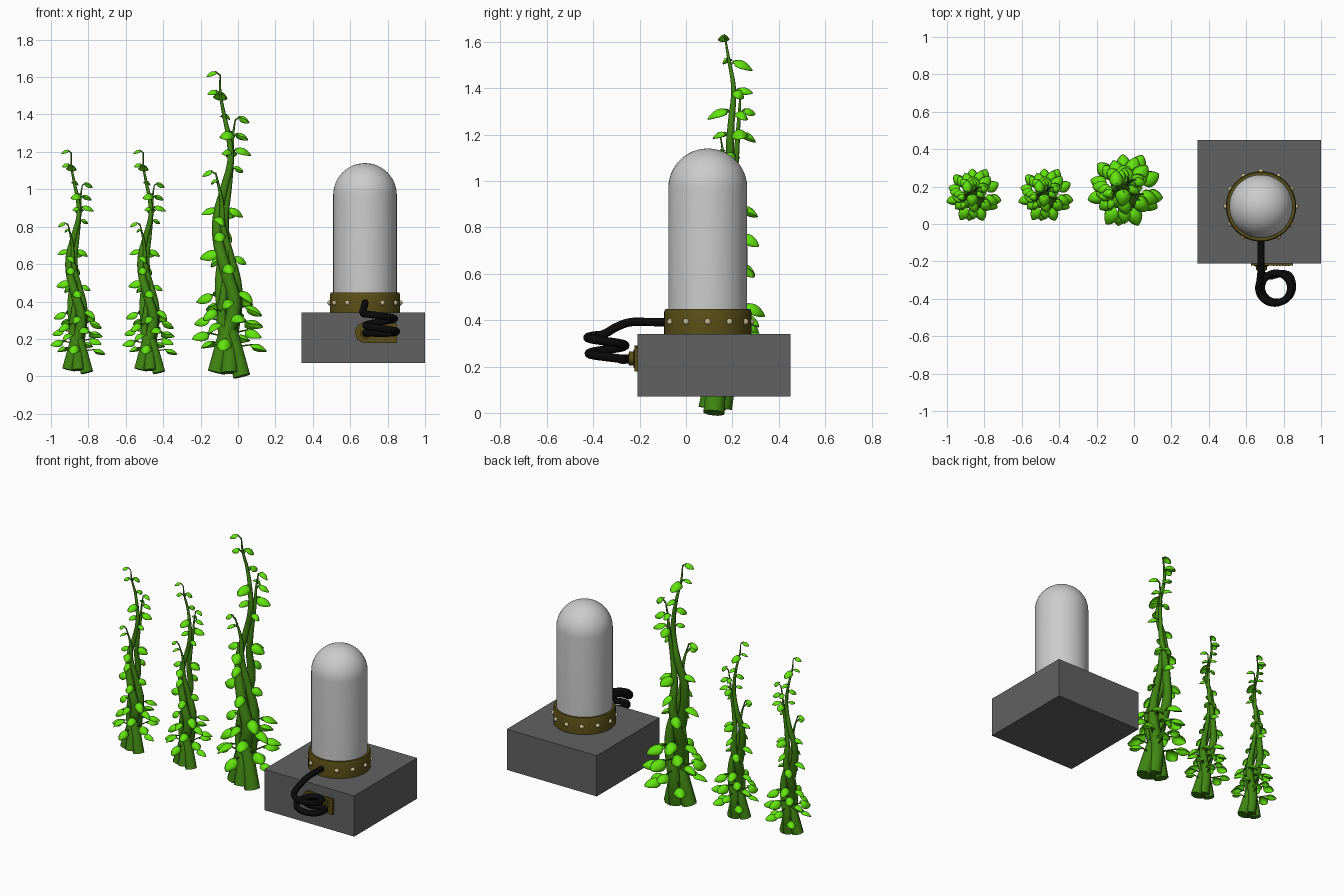
import bpy, math, random
from mathutils import Vector, Matrix

if "Cube" in bpy.data.objects:
    bpy.data.objects.remove(bpy.data.objects["Cube"])

random.seed(4)


def material(name, r, g, b):
    m = bpy.data.materials.new(name)
    m.diffuse_color = (r, g, b, 1)
    m.use_nodes = True
    m.node_tree.nodes["Principled BSDF"].inputs["Base Color"].default_value = m.diffuse_color
    return m


STEM = material("stem_green", 0.05, 0.24, 0.006)
LEAF = material("leaf_green", 0.12, 0.78, 0.004)
BRASS = material("dark_brass", 0.10, 0.075, 0.008)
RIVET = material("pale_brass", 0.6, 0.52, 0.3)
RUBBER = material("black_rubber", 0.003, 0.003, 0.003)
STONE = material("dark_grey", 0.12, 0.12, 0.12)


def add(name, verts, faces, mat=None, angle=40):
    me = bpy.data.meshes.new(name)
    me.from_pydata(verts, [], faces)
    me.shade_smooth()
    me.set_sharp_from_angle(angle=math.radians(angle))
    if mat:
        me.materials.append(mat)
    ob = bpy.data.objects.new(name, me)
    bpy.context.collection.objects.link(ob)
    return ob


def lathe(name, profile, loc, mat=None, n=48):
    """Closed-around-z surface from (radius, height) points."""
    verts = [(r * math.cos(2 * math.pi * i / n), r * math.sin(2 * math.pi * i / n), z)
             for r, z in profile for i in range(n)]
    faces = [(k * n + i, k * n + (i + 1) % n, (k + 1) * n + (i + 1) % n, (k + 1) * n + i)
             for k in range(len(profile) - 1) for i in range(n)]
    ob = add(name, verts, faces, mat)
    ob.location = loc
    return ob


def prism(name, outline, y0, y1, mat):
    """(x, z) outline extruded along y."""
    n = len(outline)
    verts = [(x, y, z) for y in (y0, y1) for x, z in outline]
    faces = [tuple(range(n)), tuple(range(2 * n - 1, n - 1, -1))]
    faces += [(i, i + n, (i + 1) % n + n, (i + 1) % n) for i in range(n)]
    return add(name, verts, faces, mat)


def rect(x0, x1, z0, z1):
    return [(x0, z0), (x1, z0), (x1, z1), (x0, z1)]


def tube(name, points, radii, mat, res=2):
    cu = bpy.data.curves.new(name, 'CURVE')
    cu.dimensions = '3D'
    cu.bevel_depth = 1
    cu.bevel_resolution = res
    cu.resolution_u = 6
    cu.use_fill_caps = True
    sp = cu.splines.new('BEZIER')
    sp.bezier_points.add(len(points) - 1)
    for bp, p, r in zip(sp.bezier_points, points, radii):
        bp.co, bp.radius = p, r
        bp.handle_left_type = bp.handle_right_type = 'AUTO'
    cu.materials.append(mat)
    ob = bpy.data.objects.new(name, cu)
    bpy.context.collection.objects.link(ob)
    return ob


# --- base block, glass dome, riveted collar
CX, CY = 0.679, 0.094
prism("base_block", rect(0.34, 1.0, 0.07, 0.34), -0.21, 0.45, STONE)
arc = [(0.17 * math.cos(a * math.pi / 24), 0.97 + 0.17 * math.sin(a * math.pi / 24)) for a in range(13)]
lathe("glass_dome", [(0.17, 0.341)] + arc, (CX, CY, 0))
lathe("dome_collar", [(0.165, 0.34), (0.188, 0.34), (0.188, 0.436), (0.183, 0.448), (0.165, 0.448)],
      (CX, CY, 0), BRASS)
bump = [(0.014 * math.cos(a * math.pi / 8), 0.014 * math.sin(a * math.pi / 8)) for a in range(5)]
for i in range(12):
    if i == 9:
        continue  # the cable leaves the collar here
    a = i * math.pi / 6
    d = Vector((math.cos(a), math.sin(a), 0))
    rv = lathe("collar_rivet", bump, Vector((CX, CY, 0.393)) + d * 0.187, RIVET, 12)
    rv.rotation_euler = d.to_track_quat('Z', 'Y').to_euler()

# --- socket plate with rounded end, grille and plug
px, pz = 0.682, 0.234
end = [(px + 0.056 * math.cos(math.radians(a)), pz + 0.056 * math.sin(math.radians(a))) for a in range(90, 271, 15)]
prism("socket_plate", end + [(0.85, 0.178), (0.85, 0.282), (0.72, 0.282)], -0.222, -0.208, BRASS)
for k in range(5):
    for j in range(6):
        x, z = 0.742 + j * 0.016, 0.192 + k * 0.016
        prism("grille_stud", rect(x, x + 0.01, z, z + 0.01), -0.225, -0.22, BRASS)
plug = lathe("socket_plug", [(0.04, 0), (0.04, 0.01), (0.03, 0.012), (0.03, 0.03), (0.018, 0.034)],
             (px, -0.215, pz), BRASS, 24)
plug.rotation_euler = (math.pi / 2, 0, 0)

# --- coiled cable from collar to socket
path = [(CX, -0.08, 0.39), (CX, -0.17, 0.392), (CX, -0.245, 0.39), (0.674, -0.3, 0.37)]
for k in range(20):
    a = math.radians(195 + k * 30)
    r = 0.092 - 0.02 * math.sin(math.pi * k / 19) ** 2
    path.append((0.757 + r * math.cos(a), -0.335 + r * math.sin(a), 0.338 - 0.0056 * k))
path += [(0.69, -0.27, 0.232), (px, -0.22, pz)]
tube("coiled_cable", path, [0.019] * len(path), RUBBER, 3)

# --- vine: twisted strands, thick at the foot and thin at the tip
main = [(-.115, .13, .02), (-.07, .14, .2), (-.02, .13, .38), (-.06, .13, .55), (-.105, .16, .72), (-.11, .18, .85),
        (-.075, .2, 1.0), (-.04, .19, 1.15), (-.045, .195, 1.25), (-.075, .205, 1.4), (-.095, .185, 1.52), (-.095, .17, 1.61)]
second = [(.02, .12, 0), (-.03, .14, .2), (-.085, .17, .4), (-.09, .22, .55), (-.07, .24, .68), (-.07, .22, .85),
          (-.05, .21, 1.0), (-.033, .22, 1.15), (-.025, .23, 1.3), (-.015, .235, 1.37)]
third = [(-.04, .15, .02), (-.04, .18, .2), (-.01, .18, .38), (-.01, .18, .5), (-.045, .17, .65), (-.08, .16, .8),
         (-.09, .16, .95), (-.12, .14, 1.09)]
fourth = [(-.045, .1, .02), (-.05, .12, .15), (-.085, .14, .3), (-.075, .13, .45), (-.06, .14, .6), (-.06, .16, .72)]
STRANDS = [main, second, third, fourth]


def at_height(pts, z):
    for a, b in zip(pts, pts[1:]):
        if z <= b[2]:
            return Vector(a).lerp(Vector(b), max(0, (z - a[2]) / (b[2] - a[2])))
    return Vector(pts[-1])


vine_parts = []
for name, pts in zip(("main", "second", "third", "fourth"), STRANDS):
    top = pts[-1][2]
    radii = [0.045 * max(0, 1 - p[2] / top) ** 0.95 + 0.004 for p in pts]
    vine_parts.append(tube("vine_" + name + "_strand", pts, radii, STEM, 2))

# --- leaves: strand, height, compass angle, size
UPPER = [(0, 1.61, 190, .05), (0, 1.5, 90, .075), (0, 1.51, 200, .045), (0, 1.38, 80, .055), (1, 1.37, 0, .055),
         (1, 1.28, 20, .06), (0, 1.29, 265, .08), (1, 1.29, 110, .05), (0, 1.19, 250, .055), (1, 1.2, 5, .075),
         (1, 1.19, 100, .06), (2, 1.08, 180, .05), (2, 1.03, 240, .045), (1, 1.1, 330, .055),
         (1, .88, 5, .075), (0, .88, 190, .065), (1, .87, 75, .075), (0, .83, 300, .07), (1, .75, 60, .07),
         (0, .75, 270, .065), (0, .65, 185, .085), (2, .62, 0, .06), (1, .62, 140, .07), (3, .58, 280, .07)]
# skirt of leaves standing away from the foot
LOWER = [(i % 4, .15 + .3 * i / 19, (i * 137.5 + random.uniform(-15, 15)) % 360, random.uniform(.075, .09))
         for i in range(20)]

NU, NV = 8, 6
verts, faces, stalks = [], [], []
for s, z, ang, size in UPPER + LOWER:
    root = at_height(STRANDS[s], z)
    gap = 0.028 + 0.025 * max(0, 1 - z / 0.8)
    turn = Matrix.Rotation(math.radians(ang), 4, 'Z')
    base = root + turn @ Vector((gap, 0, 0.02))
    if z < 0.5:  # lower leaves sit on a ring around the whole foot
        base = Vector((-0.05, 0.175, z + 0.02)) + turn @ Vector((0.13 - 0.12 * (z - 0.15), 0, 0))
    stalks.append((root, base))
    m = Matrix.Translation(base) @ turn @ Matrix.Rotation(random.uniform(-.5, .5), 4, 'X') \
        @ Matrix.Rotation(random.uniform(-.1, .4), 4, 'Y')
    o = len(verts)
    for i in range(NU + 1):
        t = i / NU
        w = 0.52 * max(0.03, math.sin(math.pi * t ** 0.7)) ** 0.65
        for j in range(NV + 1):
            v = 2 * j / NV - 1
            back = 0.2 * abs(v) * (1 - t) ** 2
            p = Vector((t - back, w * v, 0.4 * t - 0.85 * t * t - 0.4 * w * 2 * v * v))
            verts.append(m @ (p * size))
    faces += [(o + i * (NV + 1) + j, o + (i + 1) * (NV + 1) + j, o + (i + 1) * (NV + 1) + j + 1, o + i * (NV + 1) + j + 1)
              for i in range(NU) for j in range(NV)]
leaves = add("vine_leaves", verts, faces, LEAF, 80)
sol = leaves.modifiers.new("thickness", 'SOLIDIFY')
sol.thickness = 0.003
vine_parts.append(leaves)

# leaf stalks as one curve
stalk = tube("vine_leaf_stalks", stalks[0], (0.005, 0.004), STEM, 1)
for a, b in stalks[1:]:
    sp = stalk.data.splines.new('POLY')
    sp.points.add(1)
    for q, p, r in zip(sp.points, (a, b), (0.006, 0.004)):
        q.co, q.radius = (*p, 1), r
vine_parts.append(stalk)

# --- two smaller copies of the vine
for x, label in ((-0.437, "middle_"), (-0.822, "left_")):
    for part in vine_parts:
        c = part.copy()
        c.name = label + part.name
        c.location, c.scale = (x, 0.024, 0.02), (0.73, 0.73, 0.73)
        bpy.context.collection.objects.link(c)
